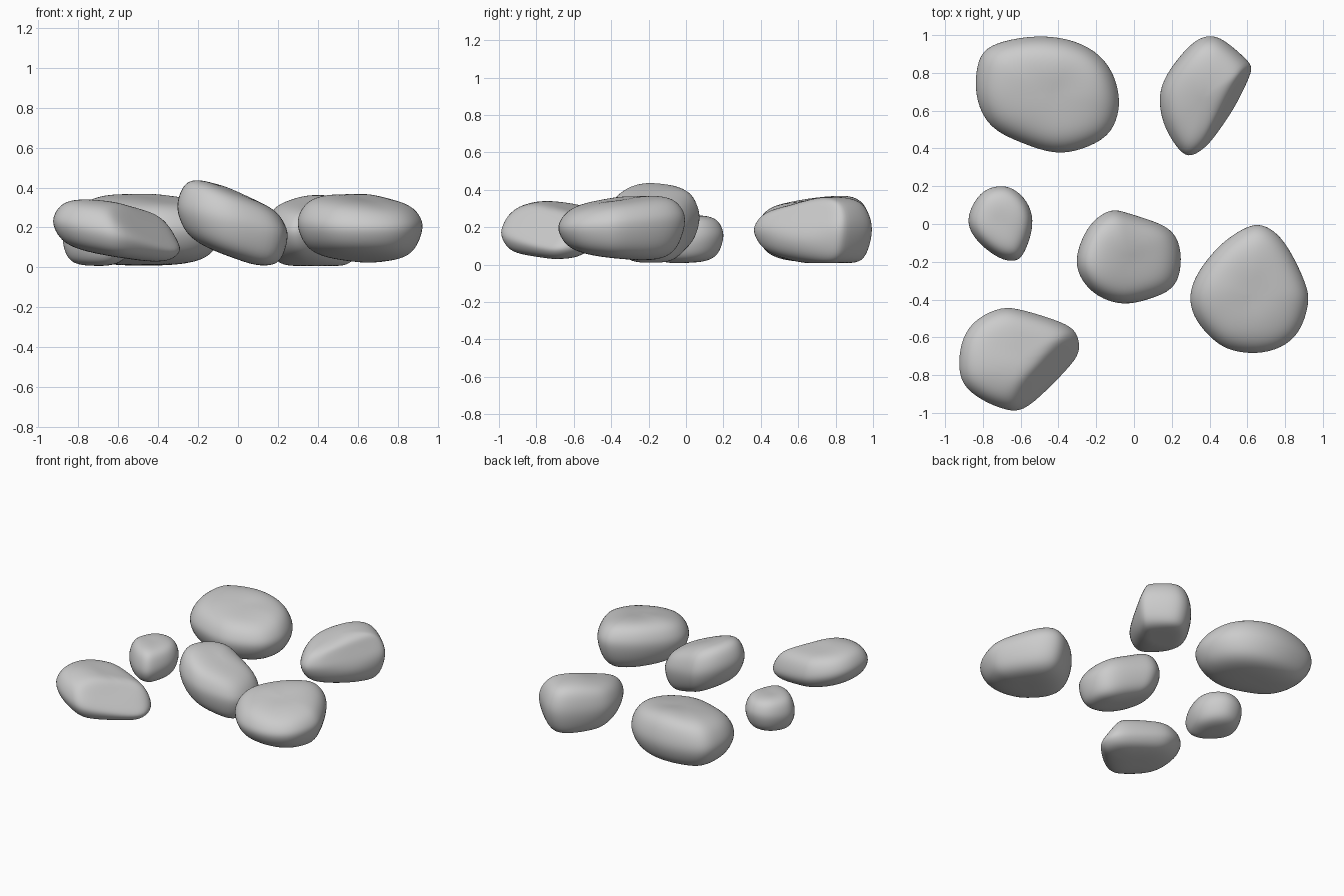
import bpy, bmesh
from mathutils import Vector, noise

# ring profile from rim to cap: (scale of outline, share of height)
CAP = [(0.965, 0.36), (0.86, 0.70), (0.68, 0.90), (0.42, 0.985), (0.18, 1.0)]


def rock(name, outline, centre, rim, top, bottom, cuts=()):
    """Loft a stone from its plan outline; rim/top/bottom are tilted planes (z, dz/dx, dz/dy)."""
    c = Vector(centre)
    pts = [Vector(p) for p in outline]

    def plane(p, d):
        return p[0] + p[1] * d.x + p[2] * d.y

    def place(d, cap, h):
        z = plane(rim, d) * (1 - h) + plane(cap, d) * h
        p = Vector((c.x + d.x, c.y + d.y, max(z, 0.008)))
        for at, n in cuts:                      # flatten chiselled faces
            n = Vector(n).normalized()
            over = (p - Vector(at)).dot(n)
            if over > 0:
                p -= n * over
        p.z += 0.012 * noise.noise(p * 5) * h * (cap is top)
        return p

    levels = [(s, bottom, h) for s, h in reversed(CAP)] + [(1.015, top, 0)]
    levels += [(s, top, h) for s, h in CAP]
    bm = bmesh.new()
    rings = [[bm.verts.new(place((p - c) * s, cap, h)) for p in pts] for s, cap, h in levels]
    n = len(pts)
    for a, b in zip(rings, rings[1:]):
        for i in range(n):
            j = (i + 1) % n
            bm.faces.new((a[i], a[j], b[j], b[i]))
    for ring, cap in ((rings[0], bottom), (rings[-1], top)):
        mid = bm.verts.new(place(Vector((0, 0)), cap, 1))
        for i in range(n):
            bm.faces.new((ring[i], ring[(i + 1) % n], mid))
    bmesh.ops.recalc_face_normals(bm, faces=bm.faces)
    me = bpy.data.meshes.new(name)
    bm.to_mesh(me)
    bm.free()
    me.shade_smooth()
    ob = bpy.data.objects.new(name, me)
    bpy.context.collection.objects.link(ob)
    ob.modifiers.new("Smooth", 'SUBSURF').levels = 2
    ob.modifiers["Smooth"].render_levels = 2


# large flat stone, back left
rock("stone_back_left",
     [(-.84, .80), (-.81, .92), (-.70, .97), (-.52, 1.0), (-.35, .985), (-.20, .92), (-.11, .81),
      (-.075, .68), (-.08, .58), (-.13, .46), (-.28, .39), (-.42, .365), (-.60, .43), (-.77, .505), (-.84, .66)],
     (-.46, .69), (.19, 0, .0), (.355, 0, .13), (.012, 0, -.04))

# long stone, back right
rock("stone_back_right",
     [(.13, .66), (.15, .76), (.24, .89), (.33, .98), (.40, 1.0), (.47, .985), (.60, .87), (.635, .825),
      (.60, .73), (.54, .60), (.42, .44), (.36, .39), (.285, .345), (.22, .41), (.15, .53)],
     (.37, .68), (.19, .05, .0), (.345, .05, .14), (.0, 0, -.18),
     [((.50, .68, .32), (.86, -.51, .4))])

# small stone, left
rock("stone_small_left",
     [(-.89, 0), (-.86, .10), (-.80, .18), (-.72, .205), (-.64, .195), (-.56, .12), (-.53, .02),
      (-.55, -.08), (-.59, -.175), (-.63, -.20), (-.71, -.19), (-.83, -.10)],
     (-.71, .01), (.14, 0, .1), (.265, 0, 0), (.01, 0, .05))

# tilted stone, centre
rock("stone_centre",
     [(-.315, -.20), (-.28, -.08), (-.22, .02), (-.12, .085), (-.04, .06), (.06, .03), (.20, -.02),
      (.25, -.12), (.25, -.25), (.21, -.35), (.08, -.40), (-.06, -.435), (-.20, -.385), (-.28, -.30)],
     (-.03, -.18), (.235, -.25, 0), (.385, -.38, .03), (.05, -.36, 0))

# broad stone, right
rock("stone_right",
     [(.29, -.40), (.31, -.31), (.36, -.22), (.46, -.10), (.58, -.02), (.66, .005), (.74, -.03),
      (.82, -.12), (.92, -.33), (.93, -.42), (.88, -.58), (.78, -.66), (.65, -.69), (.52, -.675),
      (.43, -.63), (.32, -.51)],
     (.62, -.37), (.22, -.02, .07), (.35, -.07, .12), (.035, -.04, -.10))

# chiselled stone, front left
rock("stone_front_left",
     [(-.93, -.72), (-.91, -.60), (-.84, -.50), (-.70, -.435), (-.60, -.45), (-.37, -.52), (-.30, -.57),
      (-.275, -.67), (-.31, -.74), (-.45, -.88), (-.59, -1.0), (-.68, -.985), (-.80, -.94), (-.92, -.85)],
     (-.62, -.71), (.17, -.20, 0), (.322, -.14, 0), (.055, -.17, .03),
     [((-.36, -.56, .27), (.82, -.57, .75))])
